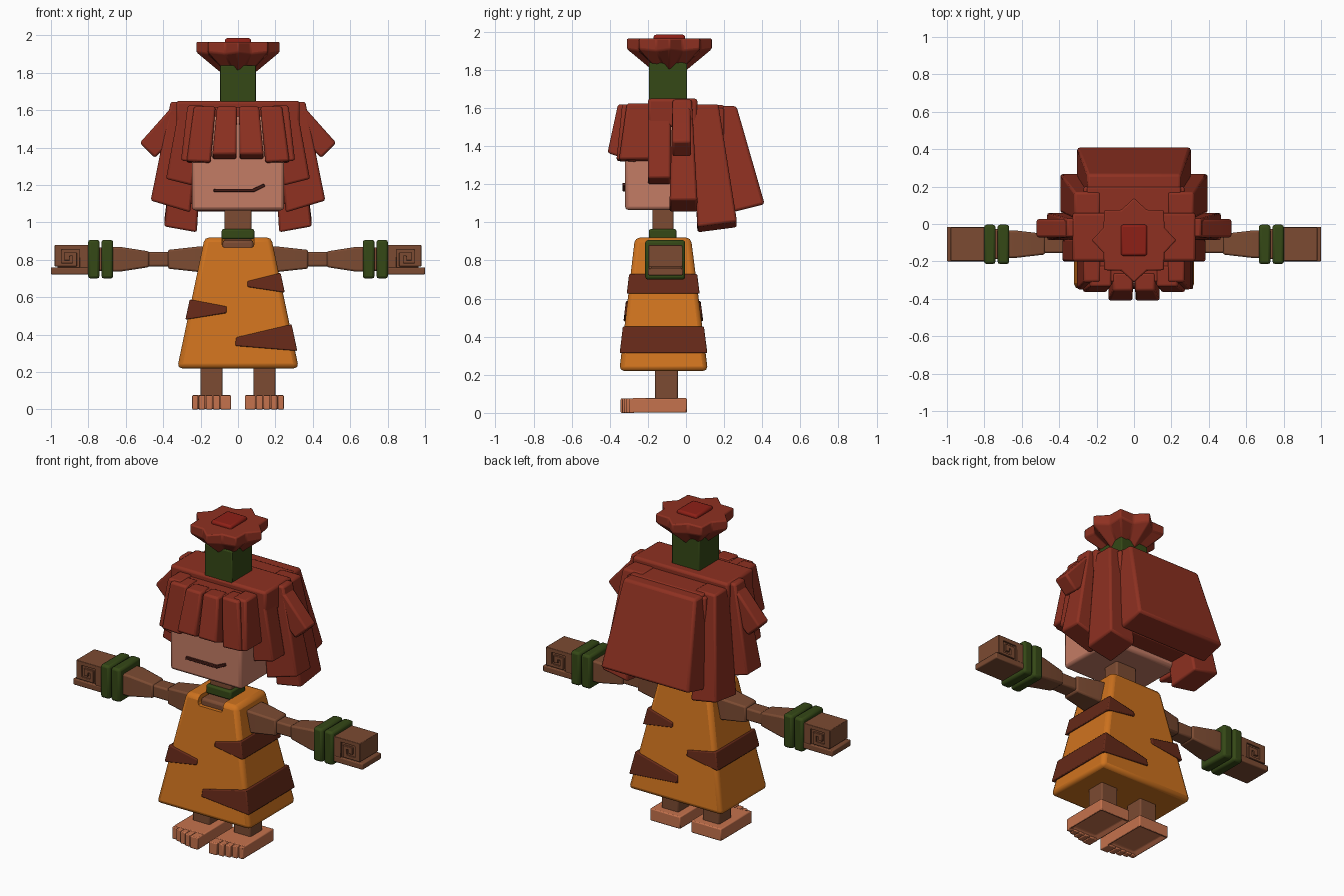
import bpy, bmesh
from math import sin, cos, pi

if "Cube" in bpy.data.objects:
    bpy.data.objects.remove(bpy.data.objects["Cube"])

MATS = {}
COLORS = dict(hair=(.27, .03, .015), blossom=(.27, .014, .008), skin=(.55, .20, .13),
              brown=(.20, .07, .032), foot=(.56, .17, .075), green=(.035, .065, .008),
              dress=(.62, .17, .013), stripe=(.13, .022, .009), mouth=(.06, .012, .008))
for key, c in COLORS.items():
    MATS[key] = bpy.data.materials.new(key)
    MATS[key].diffuse_color = (*c, 1)


def loft(name, rings, mat, bevel=.01):
    """Closed solid through equal-length rings of points, softly bevelled."""
    bm = bmesh.new()
    vs = [[bm.verts.new(p) for p in r] for r in rings]
    n = len(vs[0])
    for a, b in zip(vs, vs[1:]):
        for i in range(n):
            bm.faces.new((a[i], a[(i + 1) % n], b[(i + 1) % n], b[i]))
    bm.faces.new(vs[0])
    bm.faces.new(vs[-1])
    bmesh.ops.recalc_face_normals(bm, faces=bm.faces)
    me = bpy.data.meshes.new(name)
    bm.to_mesh(me)
    bm.free()
    ob = bpy.data.objects.new(name, me)
    bpy.context.collection.objects.link(ob)
    me.materials.append(MATS[mat])
    if bevel:
        m = ob.modifiers.new("bevel", 'BEVEL')
        m.width, m.segments, m.limit_method = bevel, 2, 'ANGLE'
    return ob


def rect(x0, x1, y0, y1, z, sx=0, sy=0, s=1):
    """Horizontal rectangle; sx, sy tilt it, s mirrors it."""
    cx, cy = (x0 + x1) / 2, (y0 + y1) / 2
    return [(s * x, y, z + sx * (x - cx) + sy * (y - cy))
            for x, y in ((x0, y0), (x1, y0), (x1, y1), (x0, y1))]


def box(name, x0, x1, y0, y1, z0, z1, mat, bevel=.01, s=1):
    return loft(name, [rect(x0, x1, y0, y1, z0, s=s), rect(x0, x1, y0, y1, z1, s=s)], mat, bevel)


def prism(name, pts, y0, y1, mat, bevel=.005, s=1):
    return loft(name, [[(s * x, y, z) for x, z in pts] for y in (y0, y1)], mat, bevel)


# Dress with a cut neckline
dress = loft("dress", [rect(-.325, .325, -.35, .115, .22), rect(-.178, .178, -.268, .026, .92)], "dress", .025)
cutter = box("neckline_cutter", -.085, .085, -.4, -.05, .865, 1.0, "brown", .015)
cutter.hide_render = True
cutter.hide_viewport = True
cut = dress.modifiers.new("neckline", 'BOOLEAN')
cut.operation, cut.object = 'DIFFERENCE', cutter
box("chest", -.083, .083, -.252, -.045, .84, .905, "brown", .015)

# Stripes wrapped around the dress sides: inner points plus outer heights
def stripe(name, inner, outer, s):
    def ring(front):
        pts = []
        for x, z in inner + [(None, z) for z in outer]:
            t = (z - .22) / .7
            x = .337 - .15 * t if x is None else x
            y = -.359 + .083 * t if front else .124 - .09 * t
            pts.append((s * x, y, z))
        return pts
    loft(name, [ring(True), ring(False)], "stripe", .006)

stripe("stripe_upper", [(.05, .685), (.05, .655)], [.625, .73], 1)
stripe("stripe_lower", [(-.01, .385), (-.015, .34)], [.313, .455], 1)
stripe("stripe_middle", [(.06, .55), (.062, .515)], [.48, .588], -1)

# Neck, collar, head, mouth
box("neck", -.072, .072, -.175, -.065, .86, 1.1, "brown")
box("collar", -.087, .087, -.195, -.05, .91, .965, "green")
box("head", -.247, .247, -.32, .08, 1.065, 1.57, "skin", .018)
prism("mouth", [(-.13, 1.163), (.085, 1.163), (.145, 1.192), (.138, 1.207), (.078, 1.179), (-.13, 1.179)],
      -.334, -.3, "mouth", .003)

# Hair crown and back
box("hair_crown", -.33, .33, -.2, .06, 1.5, 1.65, "hair", .015)
box("hair_top", -.25, .25, -.31, .2, 1.54, 1.615, "hair")
box("hair_inner_back", -.27, .27, .02, .2, 1.1, 1.6, "hair")
loft("hair_back_panel", [rect(-.305, .305, .25, .413, 1.075, sy=.25), rect(-.25, .25, .12, .265, 1.61)], "hair", .015)

for s, side in ((1, "right"), (-1, "left")):
    def strand(name, top, bottom, bevel=.012):
        loft(f"{name}_{side}", [rect(*bottom, s=s), rect(*top, s=s)], "hair", bevel)

    # Fringe and side locks: (x0, x1, y0, y1, z, tilt_x, tilt_y)
    strand("fringe_inner", (.006, .112, -.357, -.26, 1.62), (.008, .137, -.412, -.325, 1.35, 0, -.35))
    strand("fringe_outer", (.12, .235, -.335, -.22, 1.62), (.146, .275, -.365, -.26, 1.32, .05, -.1))
    strand("fringe_corner", (.18, .27, -.31, -.17, 1.625), (.22, .305, -.352, -.19, 1.325, .15))
    strand("lock_front", (.18, .31, -.2, -.08, 1.64), (.245, .385, -.2, -.08, 1.215, .25))
    strand("lock_side", (.2, .36, -.07, .03, 1.645), (.255, .467, -.086, .06, 1.085, .3))
    strand("lock_back", (.18, .32, .03, .17, 1.62), (.22, .395, .06, .268, .975, .18, .13))
    # Tilted tuft above the ear
    tuft = [(.29, 1.49), (.345, 1.62), (.378, 1.59), (.525, 1.425), (.445, 1.345)]
    prism(f"tuft_{side}", tuft, -.072, .026, "hair", .012, s)

    # Arm segments along x: (x, half depth, half height)
    def limb(name, sections):
        loft(f"{name}_{side}", [[(s * x, -.108 + a * hy, .803 + b * hz)
             for a, b in ((-1, -1), (1, -1), (1, 1), (-1, 1))] for x, hy, hz in sections], "brown", .01)

    limb("upper_arm", [(.1, .08, .07), (.22, .075, .067), (.375, .055, .05)])
    limb("elbow", [(.34, .047, .038), (.52, .047, .038)])
    limb("forearm", [(.475, .055, .042), (.63, .073, .066), (.7, .074, .066)])
    limb("wrist", [(.67, .08, .062), (.82, .08, .062)])
    for i, (a, b) in enumerate(((.667, .73), (.74, .802))):
        box(f"bracelet_{i}_{side}", a, b, -.214, -.004, .7, .907, "green", .014, s)
    # Fist with curled fingers and a flat thumb plate
    curl = [(.79, .88), (.98, .88), (.98, .765), (.862, .765), (.862, .84), (.928, .84), (.928, .797),
            (.9, .797), (.9, .82), (.885, .82), (.885, .782), (.943, .782), (.943, .855), (.847, .855),
            (.847, .755), (.79, .755)]
    prism(f"fist_{side}", curl, -.197, -.018, "brown", .003, s)
    box(f"fist_core_{side}", .8, .965, -.185, -.03, .76, .87, "brown", 0, s)
    box(f"thumb_{side}", .79, 1.0, -.2, -.015, .722, .76, "brown", .006, s)

    # Leg, foot and toes
    box(f"leg_{side}", .083, .2, -.162, -.043, .05, .28, "brown", .008, s)
    foot = box(f"foot_{side}", .038, .245, -.285, .005, 0, .077, "foot", .006, s)
    bm = bmesh.new()
    bm.from_mesh(foot.data)
    sole = min(bm.faces, key=lambda f: f.calc_center_median().z)
    bmesh.ops.inset_region(bm, faces=[sole], thickness=.04)
    for v in sole.verts:
        v.co.z += .02
    bm.to_mesh(foot.data)
    bm.free()
    for i, (a, b, y) in enumerate(((.038, .093, -.343), (.097, .133, -.335), (.137, .172, -.325),
                                   (.176, .21, -.312), (.214, .245, -.3))):
        box(f"toe_{i}_{side}", a, b, y, -.27, 0, .075, "foot", .005, s)

# Topknot: green band and eight-pointed blossom
box("topknot_band", -.095, .095, -.194, .005, 1.6, 1.84, "green", .006)


def star(r, z, z_in):
    return [(k * r * sin(i * pi / 8), -.087 - k * r * cos(i * pi / 8), z_in if i % 2 else z)
            for i in range(16) for k in [.78 if i % 2 else 1]]


loft("topknot", [star(.09, 1.795, 1.815), star(.226, 1.91, 1.9), star(.226, 1.965, 1.965)], "hair", .008)
box("topknot_centre", -.07, .07, -.17, -.004, 1.93, 1.985, "blossom", .012)

# Smooth bevels, sharp edges kept
for ob in bpy.context.scene.objects:
    ob.select_set(ob is not cutter)
bpy.context.view_layer.objects.active = dress
bpy.ops.object.shade_smooth_by_angle(angle=pi / 6)

for m in bpy.data.materials:
    if m.users and not m.is_grease_pencil:
        m.use_nodes = True
        m.node_tree.nodes["Principled BSDF"].inputs["Base Color"].default_value = m.diffuse_color
